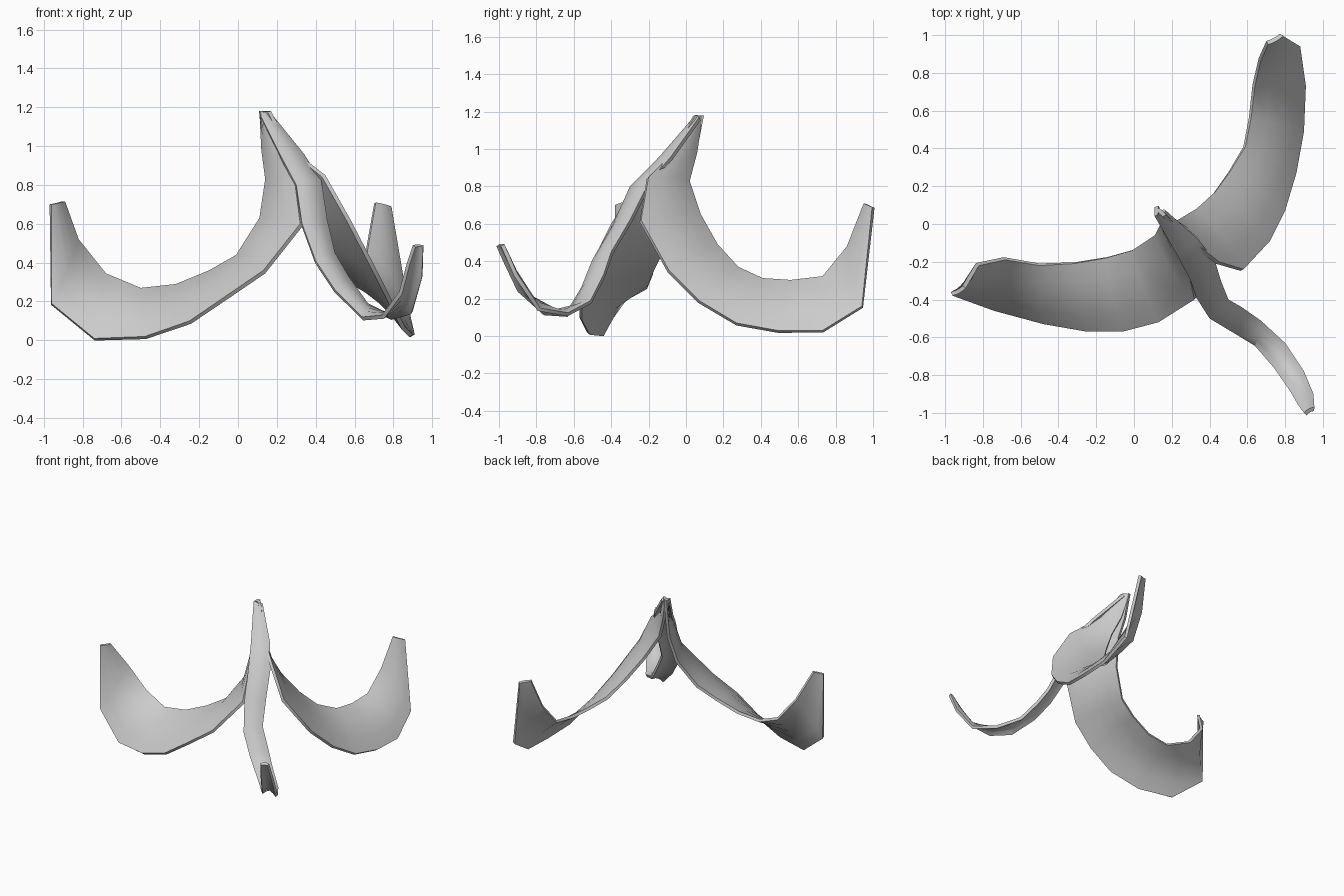
import bpy, bmesh
from mathutils import Vector

ACROSS = 4          # faces across a strip
THICK = 0.022       # skin thickness


def peel_strip(name, rails, bulge):
    """Loft a skin strip between two edge rails, arched outward across its width."""
    pairs = [(Vector(r[:3]), Vector(r[3:])) for r in rails]
    mids = [(a + b) / 2 for a, b in pairs]
    bm = bmesh.new()
    rows = []
    for i, (a, b) in enumerate(pairs):
        tangent = mids[min(i + 1, len(mids) - 1)] - mids[max(i - 1, 0)]
        n = tangent.cross(b - a).normalized()
        h = (b - a).length * bulge
        rows.append([bm.verts.new(a.lerp(b, t) + n * h * 4 * t * (1 - t))
                     for t in (k / ACROSS for k in range(ACROSS + 1))])
    for r, s in zip(rows, rows[1:]):
        for k in range(ACROSS):
            bm.faces.new((r[k], s[k], s[k + 1], r[k + 1]))
    me = bpy.data.meshes.new(name)
    bm.to_mesh(me)
    bm.free()
    ob = bpy.data.objects.new(name, me)
    bpy.context.collection.objects.link(ob)
    mod = ob.modifiers.new("skin", 'SOLIDIFY')
    mod.thickness = THICK
    mod.offset = -1
    bpy.context.view_layer.objects.active = ob
    ob.select_set(True)
    bpy.ops.object.modifier_apply(modifier=mod.name)
    bpy.ops.object.shade_smooth_by_angle(angle=0.7)
    ob.select_set(False)
    return ob


# left strip: upper edge, lower edge
peel_strip("left_peel_strip", [
    (.11, .09, 1.18, .11, .04, 1.18),
    (.12, .05, .98, .20, -.06, .98),
    (.14, .00, .83, .29, -.26, .83),
    (.11, -.06, .63, .32, -.40, .60),
    (-.01, -.14, .44, .13, -.52, .36),
    (-.15, -.18, .36, -.06, -.57, .23),
    (-.32, -.21, .29, -.25, -.57, .10),
    (-.50, -.22, .27, -.48, -.53, .02),
    (-.68, -.19, .345, -.74, -.46, .01),
    (-.82, -.22, .52, -.96, -.38, .19),
    (-.89, -.34, .715, -.96, -.38, .70)], 0.06)

# right strip: lower edge, upper edge
peel_strip("right_peel_strip", [
    (.17, .05, 1.18, .12, .09, 1.18),
    (.27, -.06, .99, .17, .06, .98),
    (.45, -.20, .85, .23, .02, .83),
    (.58, -.24, .62, .33, .08, .65),
    (.72, -.09, .35, .43, .17, .49),
    (.80, .07, .19, .51, .28, .37),
    (.86, .27, .07, .59, .41, .31),
    (.90, .49, .03, .62, .56, .30),
    (.91, .73, .03, .64, .73, .32),
    (.88, .94, .16, .67, .86, .48),
    (.79, .995, .69, .71, .95, .71)], 0.06)

# front strip: left edge, right edge
peel_strip("front_peel_strip", [
    (.11, .04, 1.17, .17, .07, 1.17),
    (.22, -.15, .95, .34, -.08, .96),
    (.30, -.30, .80, .43, -.20, .82),
    (.33, -.39, .60, .46, -.30, .62),
    (.40, -.50, .41, .50, -.40, .45),
    (.50, -.56, .26, .57, -.44, .33),
    (.64, -.645, .12, .67, -.51, .19),
    (.74, -.76, .13, .80, -.63, .125),
    (.83, -.89, .25, .90, -.78, .15),
    (.87, -.96, .40, .95, -.90, .33),
    (.90, -1.0, .49, .955, -.97, .49)], 0.12)
